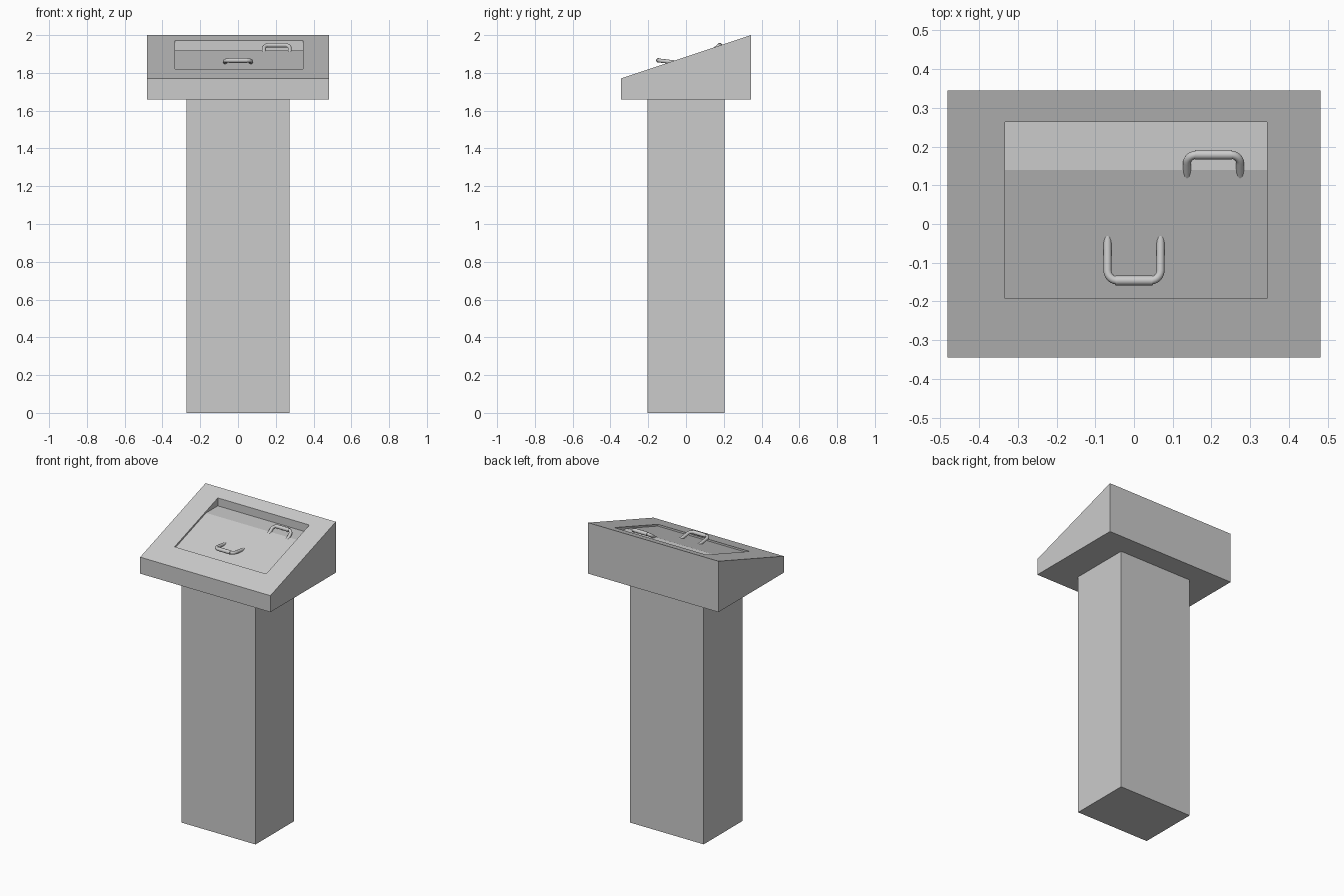
import bpy, bmesh, math
from mathutils import Vector

if "Cube" in bpy.data.objects:
    bpy.data.objects.remove(bpy.data.objects["Cube"])


def prism(name, profile, x0, x1):
    """Extrude a (y, z) side profile from x0 to x1."""
    bm = bmesh.new()
    face = bm.faces.new([bm.verts.new((x0, y, z)) for y, z in profile])
    ext = bmesh.ops.extrude_face_region(bm, geom=[face])
    moved = [v for v in ext["geom"] if isinstance(v, bmesh.types.BMVert)]
    bmesh.ops.translate(bm, verts=moved, vec=(x1 - x0, 0, 0))
    bmesh.ops.recalc_face_normals(bm, faces=bm.faces)
    mesh = bpy.data.meshes.new(name)
    bm.to_mesh(mesh)
    bm.free()
    ob = bpy.data.objects.new(name, mesh)
    bpy.context.collection.objects.link(ob)
    return ob


def tube(name, points, radius):
    """Round tube along a path, converted to a smooth mesh."""
    cu = bpy.data.curves.new(name, 'CURVE')
    cu.dimensions = '3D'
    cu.bevel_depth = radius
    cu.bevel_resolution = 4
    cu.use_fill_caps = True
    sp = cu.splines.new('POLY')
    sp.points.add(len(points) - 1)
    for p, co in zip(sp.points, points):
        p.co = (*co, 1)
    ob = bpy.data.objects.new(name, cu)
    bpy.context.collection.objects.link(ob)
    bpy.ops.object.select_all(action='DESELECT')
    ob.select_set(True)
    bpy.context.view_layer.objects.active = ob
    bpy.ops.object.convert(target='MESH')
    bpy.ops.object.shade_smooth_by_angle(angle=math.radians(40))


def handle(name, bar, foot):
    """U-shaped handle: bar centre, and the point where the legs' plane ends."""
    bar, foot = Vector(bar), Vector(foot)
    leg = foot - bar
    d = leg.normalized()
    half, r = 0.0685, 0.026
    right = [(half, leg.length)]
    for i in range(7):
        a = math.pi / 2 * i / 6
        right.append((half - r + r * math.cos(a), r - r * math.sin(a)))
    outline = right + [(-u, v) for u, v in reversed(right)]
    tube(name, [bar + Vector((u, 0, 0)) + d * v for u, v in outline], 0.0105)
    # grip sleeve
    tube(name + "_grip", [bar + Vector((s * 0.048, 0, 0)) for s in (-1, 1)], 0.0125)


def top(y):
    """Height of the sloping top at depth y."""
    return 1.77 + (y + 0.345) * 0.23 / 0.69


# pedestal column
prism("pedestal", [(-0.205, 0), (0.203, 0), (0.203, 1.66), (-0.205, 1.66)], -0.273, 0.273)

# wedge-shaped console head
head = prism("console_head", [(-0.345, 1.66), (0.345, 1.66), (0.345, 2.0), (-0.345, 1.77)], -0.481, 0.481)

# recess: sloping panel, level shelf, upright back wall
depth = 0.012
cutter = prism("recess_cutter", [(-0.193, top(-0.193) - depth), (0.14, top(0.14) - depth),
                                 (0.263, top(0.14) - depth), (0.263, 2.1), (-0.193, 2.1)],
               -0.333, 0.343)
mod = head.modifiers.new("recess", 'BOOLEAN')
mod.operation = 'DIFFERENCE'
mod.solver = 'EXACT'
mod.object = cutter
bpy.context.view_layer.objects.active = head
bpy.ops.object.modifier_apply(modifier=mod.name)
bpy.data.objects.remove(cutter)

# lower and upper handles
handle("lower_handle", (0, -0.146, 1.866), (0, -0.03, 1.852))
handle("upper_handle", (0.2055, 0.179, 1.947), (0.2055, 0.115, 1.897))
